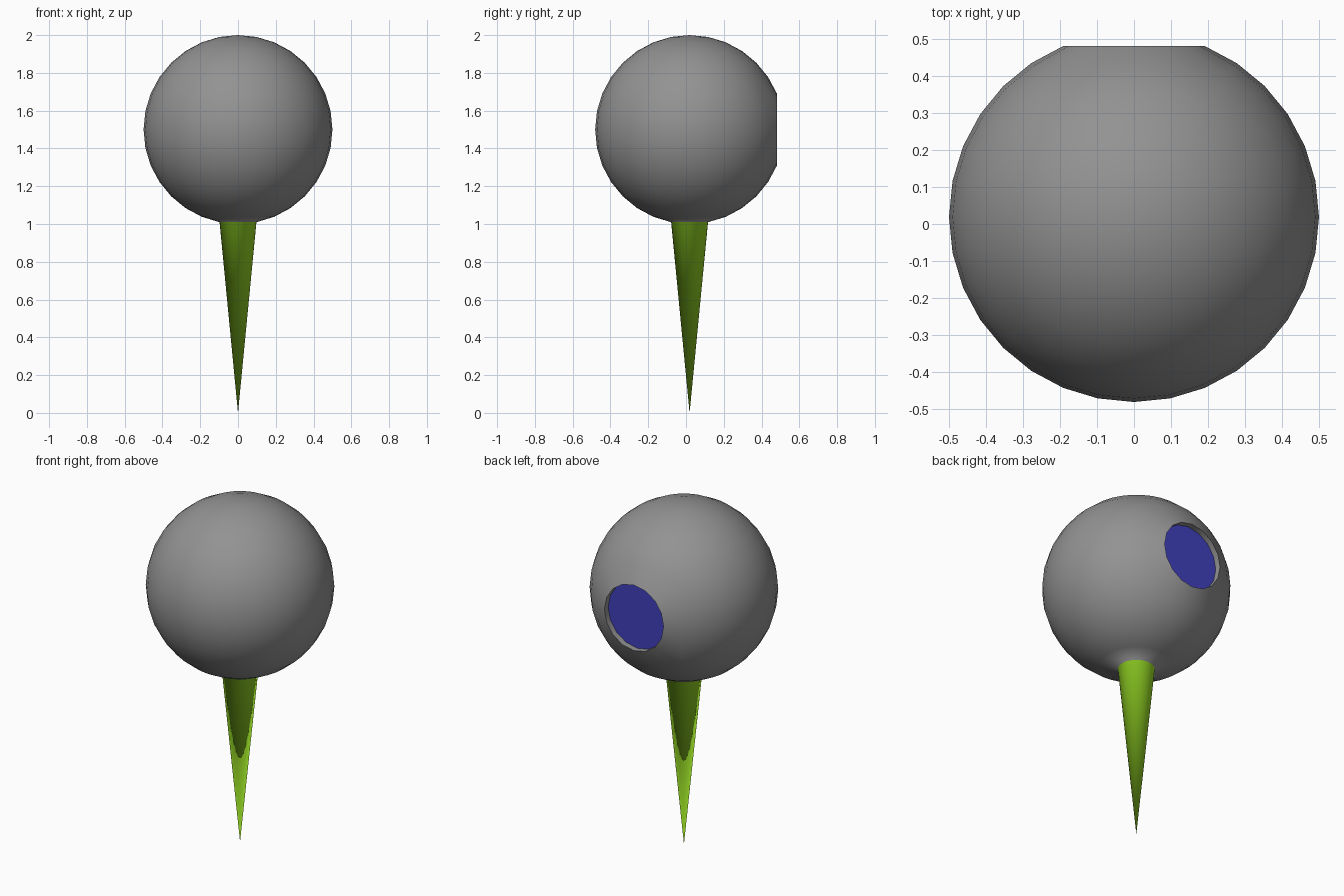
import bpy, bmesh, math
from mathutils import Vector

if "Cube" in bpy.data.objects:
    bpy.data.objects.remove(bpy.data.objects["Cube"])

R = 0.5
CENTRE = Vector((0, 0.019, 1.5))
RIM_R, RIM_Y = R * math.sin(math.pi / 8), R * math.cos(math.pi / 8)
DEPTH = 0.035


def material(name, rgb):
    m = bpy.data.materials.new(name)
    m.diffuse_color = (*rgb, 1)
    m.use_nodes = True
    m.node_tree.nodes["Principled BSDF"].inputs["Base Color"].default_value = m.diffuse_color
    return m


def add_object(name, bm, mats):
    me = bpy.data.meshes.new(name)
    bm.to_mesh(me)
    bm.free()
    ob = bpy.data.objects.new(name, me)
    ob.location = CENTRE
    bpy.context.collection.objects.link(ob)
    for m in mats:
        me.materials.append(m)


grey = material("grey", (0.29, 0.29, 0.29))
green = material("lime green", (0.33, 0.75, 0.02))
blue = material("blue", (0.05, 0.05, 0.5))

# Ball: its bottom pole is pulled down to make the stem
bm = bmesh.new()
bmesh.ops.create_uvsphere(bm, u_segments=32, v_segments=16, radius=R)
bm.verts.ensure_lookup_table()
tip = min(bm.verts, key=lambda v: v.co.z)
tip.co.z = -CENTRE.z
stem_faces = set(tip.link_faces)

# Round opening in the back of the ball
lim = RIM_R + 0.01
patch = [f for f in bm.faces if f.calc_center_median().y > 0.4
         and abs(f.calc_center_median().x) < lim and abs(f.calc_center_median().z) < lim]
inside = set(patch)
rim_edges = [e for f in patch for e in f.edges
             if any(g not in inside for g in e.link_faces)]
rim = {v for e in rim_edges for v in e.verts}
bmesh.ops.delete(bm, geom=patch, context='FACES')
for v in rim:
    a = math.atan2(v.co.z, v.co.x)
    a = round(a / (math.pi / 8)) * math.pi / 8
    v.co = (RIM_R * math.cos(a), RIM_Y, RIM_R * math.sin(a))

# Short wall running inward from the rim
wall = bmesh.ops.extrude_edge_only(bm, edges=rim_edges)
for v in wall["geom"]:
    if isinstance(v, bmesh.types.BMVert):
        v.co.y -= DEPTH
bmesh.ops.recalc_face_normals(bm, faces=bm.faces)
for e in rim_edges:
    e.smooth = False
for f in bm.faces:
    f.smooth = True
    f.material_index = 1 if f in stem_faces else 0
add_object("ball_and_stem", bm, [grey, green])

# Blue disc at the bottom of the opening
bm = bmesh.new()
verts = [bm.verts.new((RIM_R * math.cos(a), RIM_Y - DEPTH, RIM_R * math.sin(a)))
         for a in (-i * math.pi / 8 for i in range(16))]
bm.faces.new(verts)
add_object("back_disc", bm, [blue])
